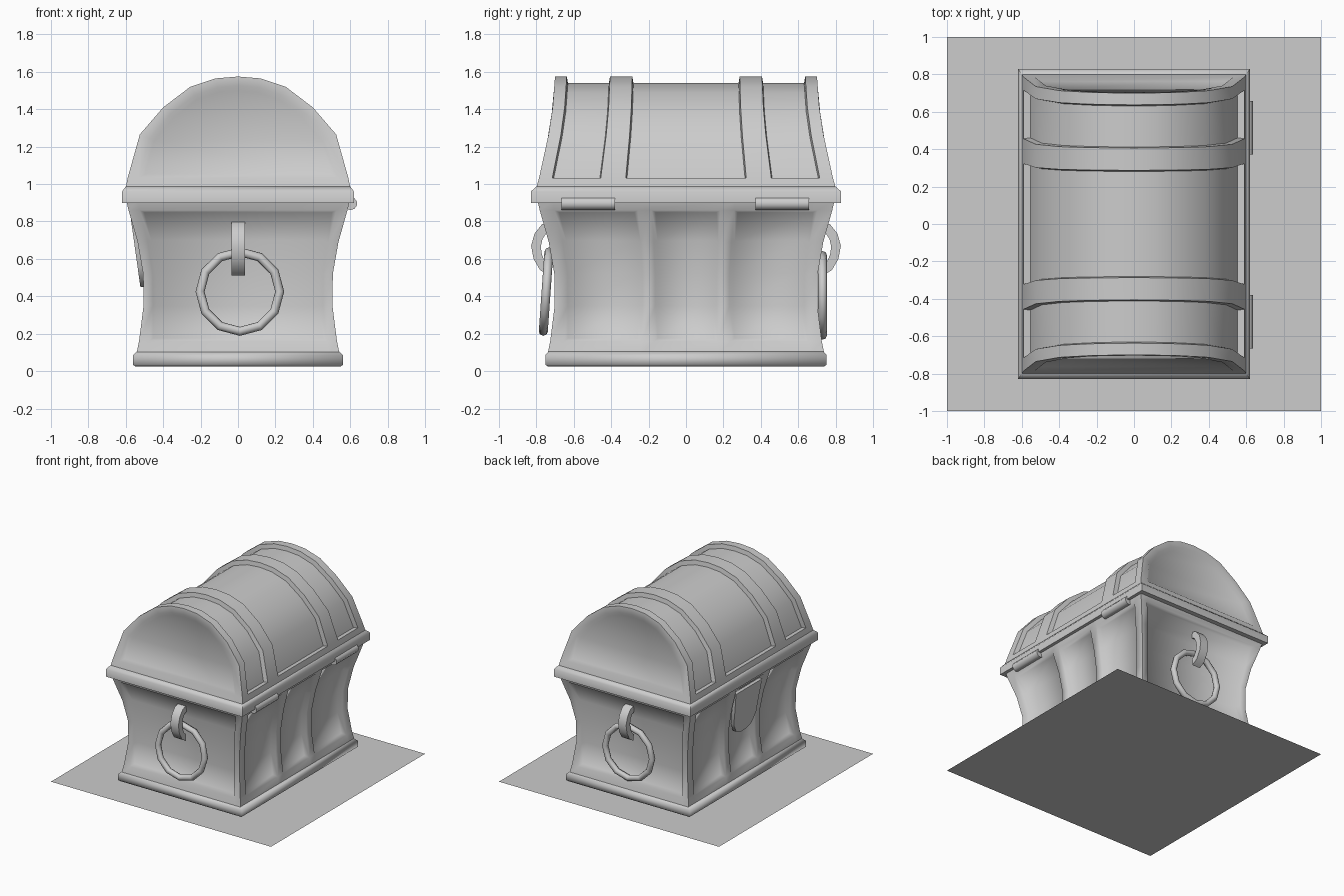
import bpy, bmesh, math

cube = bpy.data.objects.get("Cube")
if cube:
    bpy.data.objects.remove(cube, do_unlink=True)

grey = bpy.data.materials.new("plain_grey")
grey.use_nodes = True
COLOUR = (0.604, 0.604, 0.604, 1)
grey.diffuse_color = COLOUR
grey.node_tree.nodes["Principled BSDF"].inputs["Base Color"].default_value = COLOUR


def shade(mesh, angle=62):
    mesh.materials.append(grey)
    for p in mesh.polygons:
        p.use_smooth = True
    mesh.set_sharp_from_angle(angle=math.radians(angle))


def sink(bm, faces, wall, depth):
    """Press panel faces inwards."""
    bmesh.ops.recalc_face_normals(bm, faces=bm.faces[:])
    bmesh.ops.inset_region(bm, faces=faces, thickness=wall, depth=-depth, use_even_offset=True)


def finish(name, bm):
    bmesh.ops.recalc_face_normals(bm, faces=bm.faces[:])
    mesh = bpy.data.meshes.new(name)
    bm.to_mesh(mesh)
    bm.free()
    shade(mesh)
    obj = bpy.data.objects.new(name, mesh)
    bpy.context.collection.objects.link(obj)


CORNERS = [(1, -1), (1, 1), (-1, 1), (-1, -1)]


def loft(name, levels, outline=CORNERS, is_panel=None):
    """Stack scaled outlines; levels are (half width, half length, z)."""
    bm = bmesh.new()
    rings = [[bm.verts.new((hx * u, hy * v, z)) for u, v in outline] for hx, hy, z in levels]
    panels, n = [], len(outline)
    for r, (a, b) in enumerate(zip(rings, rings[1:])):
        for c in range(n):
            d = (c + 1) % n
            f = bm.faces.new((a[c], a[d], b[d], b[c]))
            if is_panel and is_panel(r, c):
                panels.append(f)
    bm.faces.new(rings[0])
    bm.faces.new(rings[-1])
    if panels:
        sink(bm, panels, 0.02, 0.03)
    finish(name, bm)


def prism(name, side_a, side_b):
    """Solid between two matching outlines."""
    bm = bmesh.new()
    a = [bm.verts.new(p) for p in side_a]
    b = [bm.verts.new(p) for p in side_b]
    bm.faces.new(a)
    bm.faces.new(b)
    for i in range(len(a)):
        j = (i + 1) % len(a)
        bm.faces.new((a[i], a[j], b[j], b[i]))
    finish(name, bm)


# Ground sheet
bpy.ops.mesh.primitive_plane_add(size=2, location=(0, 0, 0))
ground = bpy.context.object
ground.name = "ground_sheet"
shade(ground.data)

# Base moulding and rim
loft("base_moulding", [(0.55, 0.74, 0.025), (0.562, 0.752, 0.035), (0.562, 0.752, 0.085),
                       (0.54, 0.735, 0.105)])
loft("rim", [(0.62, 0.83, 0.9), (0.62, 0.83, 0.96), (0.6, 0.8, 0.987)])

# Waisted body with sunken panels between the straps
half = [(1, v) for v in (-1, -0.9, -0.33, -0.235, 0.235, 0.33, 0.9)]
half += [(u, 1) for u in (1, 0.9, -0.9)]
outline = half + [(-u, -v) for u, v in half]
profile = [(0.543, 0.09), (0.529, 0.16), (0.505, 0.35), (0.507, 0.52),
           (0.537, 0.69), (0.585, 0.86), (0.597, 0.91)]
loft("body", [(w, w + 0.197, z) for w, z in profile], outline,
     lambda r, c: 0 < r < len(profile) - 2 and c % 10 in (1, 3, 5, 8))

# Arched lid: straps over the top, sunken panels, curved ends
END_CURVE = [(0.98, 0.8), (1.035, 0.785), (1.265, 0.735), (1.41, 0.713), (1.58, 0.7)]


def end_y(z):
    for (z0, y0), (z1, y1) in zip(END_CURVE, END_CURVE[1:]):
        if z <= z1:
            return y0 + (y1 - y0) * (z - z0) / (z1 - z0)


side = [(0.6, 0.983), (0.59, 1.033), (0.525, 1.265), (0.4, 1.41), (0.255, 1.52), (0.12, 1.565)]
arch = side + [(0, 1.575)] + [(-x, z) for x, z in reversed(side)]
last = len(arch) - 1
mid = last // 2
straps = [-1, -0.91, -0.58, -0.41, 0.41, 0.58, 0.91, 1]

bm = bmesh.new()
grid = [[bm.verts.new((x, f * end_y(z), z)) for f in straps] for x, z in arch]
panels, ends = [], []
for r in range(last):
    for c in range(len(straps) - 1):
        f = bm.faces.new((grid[r][c], grid[r][c + 1], grid[r + 1][c + 1], grid[r + 1][c]))
        if c in (1, 3, 5) and 0 < r < last - 1:
            panels.append(f)
for col, s in ((0, -1), (-1, 1)):
    outer = [row[col] for row in grid]
    inner = {}
    for i in range(1, last):
        x, z = arch[i]
        zi = 1.033 + (z - 1.033) * 0.91
        inner[i] = bm.verts.new((x * 0.9, s * end_y(zi), zi))
    for i in range(1, last - 1):
        bm.faces.new((outer[i], outer[i + 1], inner[i + 1], inner[i]))
    bm.faces.new((outer[0], outer[1], inner[1]))
    bm.faces.new((outer[last], outer[last - 1], inner[last - 1]))
    bm.faces.new((outer[0], outer[last], inner[last - 1], inner[1]))
    for i in range(1, mid):
        j = last - i
        quad = [inner[i], inner[i + 1], inner[j - 1], inner[j]]
        ends.append(bm.faces.new(quad if i + 1 < mid else [quad[0], quad[1], quad[3]]))
bm.faces.new(grid[0] + grid[last][::-1])
sink(bm, ends, 0.025, 0.018)
sink(bm, panels, 0.006, 0.035)
finish("lid", bm)

# Hinge barrels
for label, y in (("front", -0.523), ("back", 0.515)):
    bpy.ops.mesh.primitive_cylinder_add(vertices=10, radius=0.035, depth=0.285,
                                        location=(0.602, y, 0.896),
                                        rotation=(math.pi / 2, 0, 0))
    hinge = bpy.context.object
    hinge.name = label + "_hinge"
    shade(hinge.data)

# Lock plate
half_plate = [(0.17, 0.82), (0.155, 0.68), (0.145, 0.55), (0.1, 0.475), (0.035, 0.45)]
plate = half_plate + [(-y, z) for y, z in reversed(half_plate)]
prism("lock_plate",
      [(-0.522 - (z - 0.45) * 0.14, y, z) for y, z in plate],
      [(-0.494 - (z - 0.45) * 0.14, y, z) for y, z in plate])

# Curled hooks and hanging rings on both ends
curl = [(0.72, 0.8), (0.77, 0.785), (0.81, 0.735), (0.828, 0.67), (0.815, 0.6),
        (0.78, 0.54), (0.73, 0.51)]
strip = curl + [(0.725 + (y - 0.725) * 0.5, 0.655 + (z - 0.655) * 0.63)
                for y, z in reversed(curl)]
for label, s, ring_y, ring_z, tilt in (("front", -1, -0.748, 0.425, 86),
                                       ("back", 1, 0.73, 0.405, 90)):
    prism(label + "_hook", [(-0.035, s * y, z) for y, z in strip],
          [(0.038, s * y, z) for y, z in strip])
    bpy.ops.mesh.primitive_torus_add(major_segments=12, minor_segments=8,
                                     major_radius=0.213, minor_radius=0.024,
                                     location=(0.01, ring_y, ring_z),
                                     rotation=(math.radians(tilt), 0, 0))
    ring = bpy.context.object
    ring.name = label + "_ring"
    shade(ring.data)
